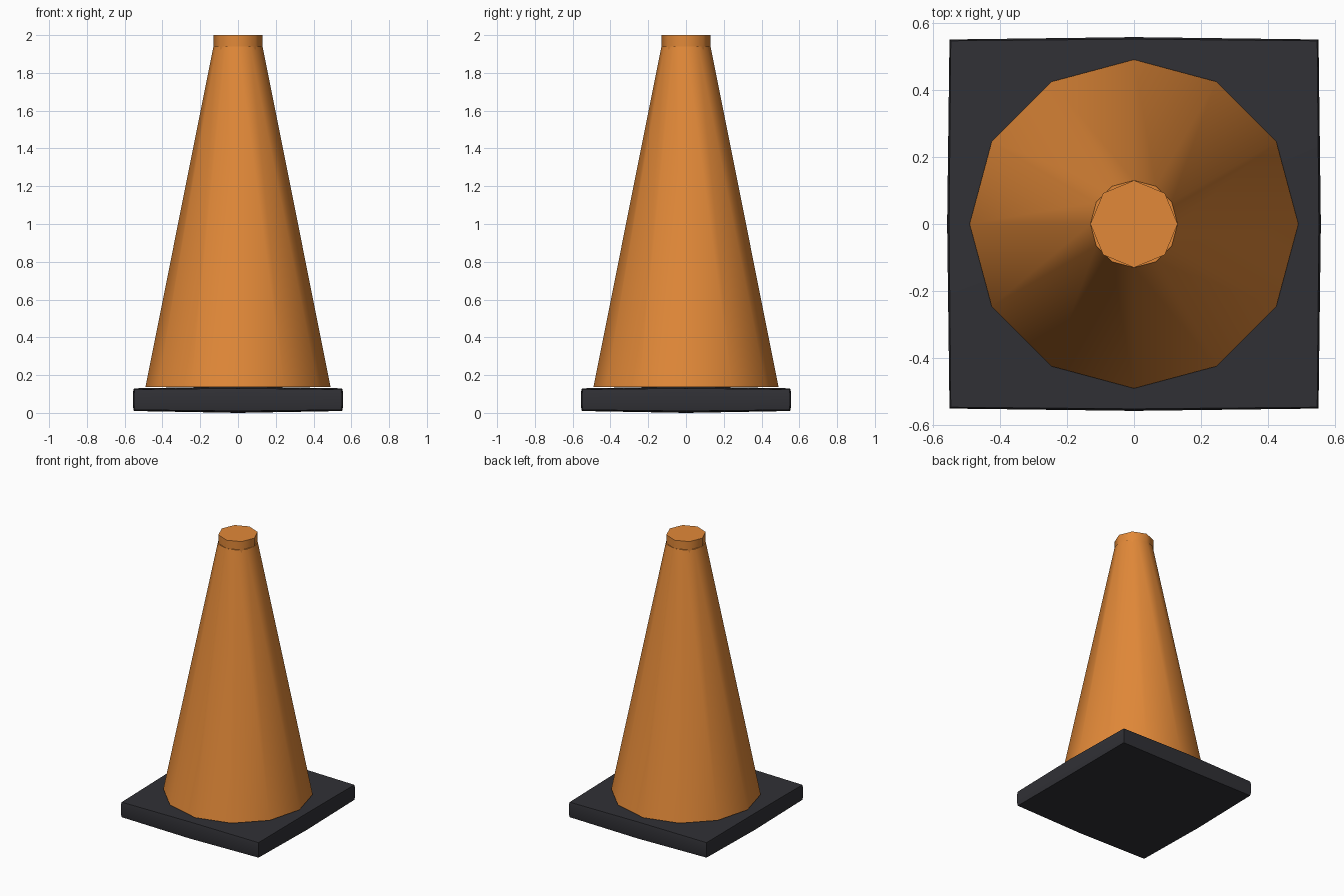
import bpy, math

if "Cube" in bpy.data.objects:
    bpy.data.objects.remove(bpy.data.objects["Cube"])


def paint(obj, name, color):
    mat = bpy.data.materials.new(name)
    mat.diffuse_color = color
    mat.use_nodes = True
    mat.node_tree.nodes["Principled BSDF"].inputs["Base Color"].default_value = mat.diffuse_color
    obj.data.materials.append(mat)
    return mat


def smooth(obj, angle):
    bpy.ops.object.select_all(action='DESELECT')
    obj.select_set(True)
    bpy.context.view_layer.objects.active = obj
    bpy.ops.object.shade_smooth_by_angle(angle=math.radians(angle))


def frustum(name, sides, r_low, r_high, z_low, z_high):
    bpy.ops.mesh.primitive_cone_add(vertices=sides, radius1=r_low, radius2=r_high,
                                    depth=z_high - z_low,
                                    location=(0, 0, (z_low + z_high) / 2))
    obj = bpy.context.object
    obj.name = name
    return obj


# Slightly pillowed square base: stacked eight-point rings capped by centre points
rings = [(0.546, 0.551, 0.016, 0.010), (0.550, 0.557, 0.040, 0.036),
         (0.550, 0.557, 0.100, 0.104), (0.546, 0.551, 0.124, 0.130)]
directions = [(1, 0), (1, 1), (0, 1), (-1, 1), (-1, 0), (-1, -1), (0, -1), (1, -1)]
verts, faces = [], []
for corner, middle, z_corner, z_middle in rings:
    for x, y in directions:
        is_corner = x * y != 0
        r = corner if is_corner else middle
        verts.append((x * r, y * r, z_corner if is_corner else z_middle))
for k in range(len(rings) - 1):
    for i in range(8):
        j = (i + 1) % 8
        a = 8 * k
        faces.append((a + i, a + j, a + 8 + j, a + 8 + i))
bottom = len(verts)
verts += [(0, 0, 0), (0, 0, 0.14)]
top_ring = 8 * (len(rings) - 1)
for i in range(8):
    j = (i + 1) % 8
    faces.append((bottom, j, i))
    faces.append((bottom + 1, top_ring + i, top_ring + j))
mesh = bpy.data.meshes.new("base")
mesh.from_pydata(verts, [], faces)
base = bpy.data.objects.new("base", mesh)
bpy.context.collection.objects.link(base)
paint(base, "black rubber", (0.03, 0.03, 0.036, 1))
smooth(base, 60)

# Tapered twelve-sided body
body = frustum("cone_body", 12, 0.49, 0.13, 0.137, 1.94)
orange = paint(body, "orange plastic", (0.76, 0.25, 0.04, 1))
smooth(body, 50)

# Short eight-sided collar on top
collar = frustum("top_collar", 8, 0.13, 0.13, 1.92, 2.0)
collar.data.materials.append(orange)
smooth(collar, 50)
